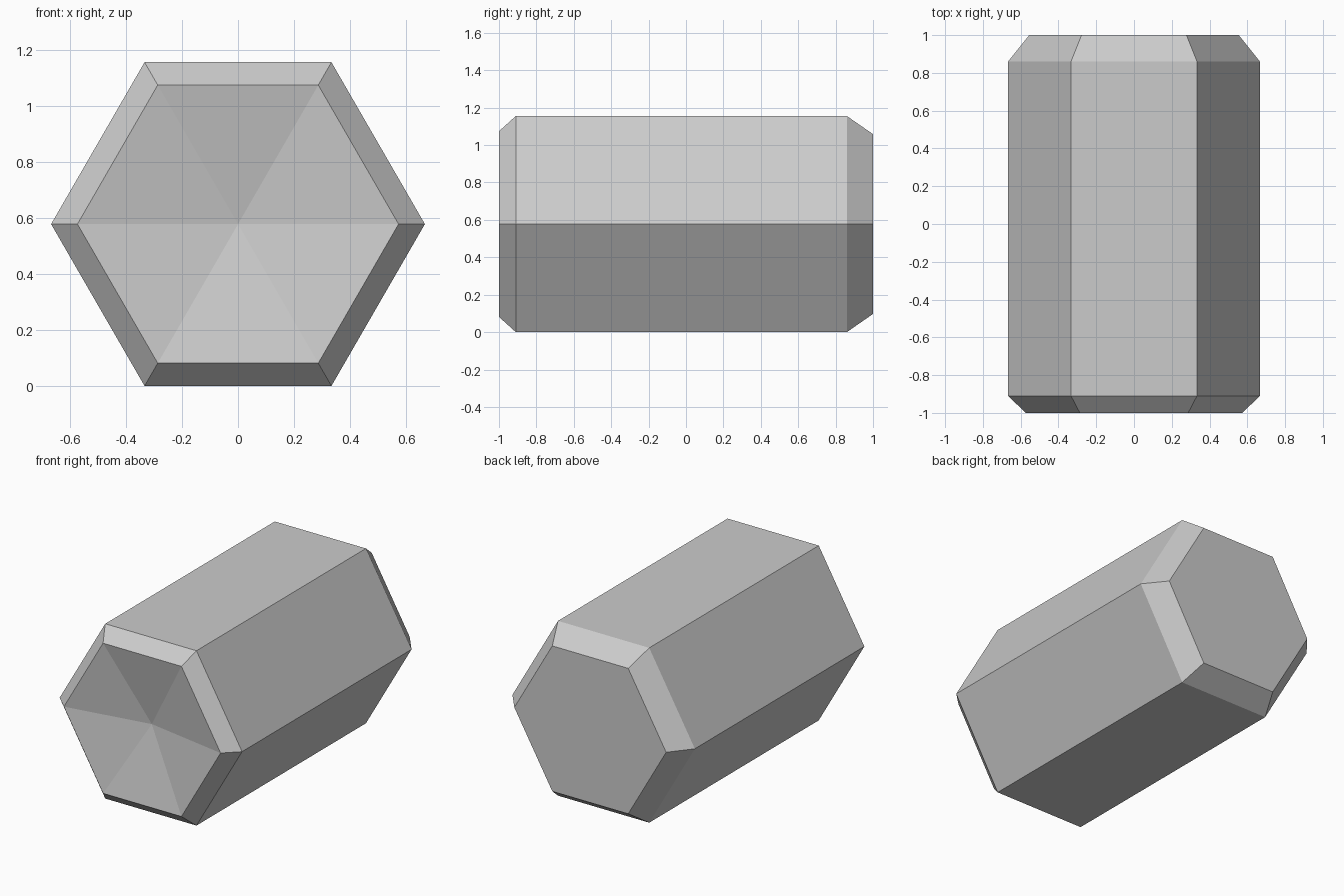
import bpy, bmesh
from math import cos, sin, pi

cube = bpy.data.objects.get("Cube")
if cube:
    bpy.data.objects.remove(cube, do_unlink=True)

SIDES = 6
RADIUS = 0.667
CENTRE_Z = RADIUS * cos(pi / SIDES)

# Single grey finish
grey = bpy.data.materials.new("light_grey")
grey.use_nodes = True
colour = (0.6, 0.6, 0.6, 1)
grey.diffuse_color = colour
grey.node_tree.nodes["Principled BSDF"].inputs["Base Color"].default_value = colour

bm = bmesh.new()


def ring(y, radius):
    """Hexagon of vertices around the long axis."""
    angles = [2 * pi * i / SIDES for i in range(SIDES)]
    return [bm.verts.new((radius * cos(a), y, CENTRE_Z + radius * sin(a))) for a in angles]


# Hexagonal body with a chamfer at each end: (y, radius)
profile = [(-1, 0.573), (-0.91, RADIUS), (0.86, RADIUS), (1, 0.555)]
rings = [ring(y, r) for y, r in profile]
for a, b in zip(rings, rings[1:]):
    for i in range(SIDES):
        j = (i + 1) % SIDES
        bm.faces.new((a[i], a[j], b[j], b[i]))

# Shallow conical hollow in the front, flat back
apex = bm.verts.new((0, -0.9, CENTRE_Z))
for i in range(SIDES):
    bm.faces.new((rings[0][(i + 1) % SIDES], rings[0][i], apex))
bm.faces.new(rings[-1])

bmesh.ops.recalc_face_normals(bm, faces=bm.faces)
mesh = bpy.data.meshes.new("hexagonal_bar")
bm.to_mesh(mesh)
bm.free()
mesh.materials.append(grey)
bar = bpy.data.objects.new("hexagonal_bar", mesh)
bpy.context.collection.objects.link(bar)
